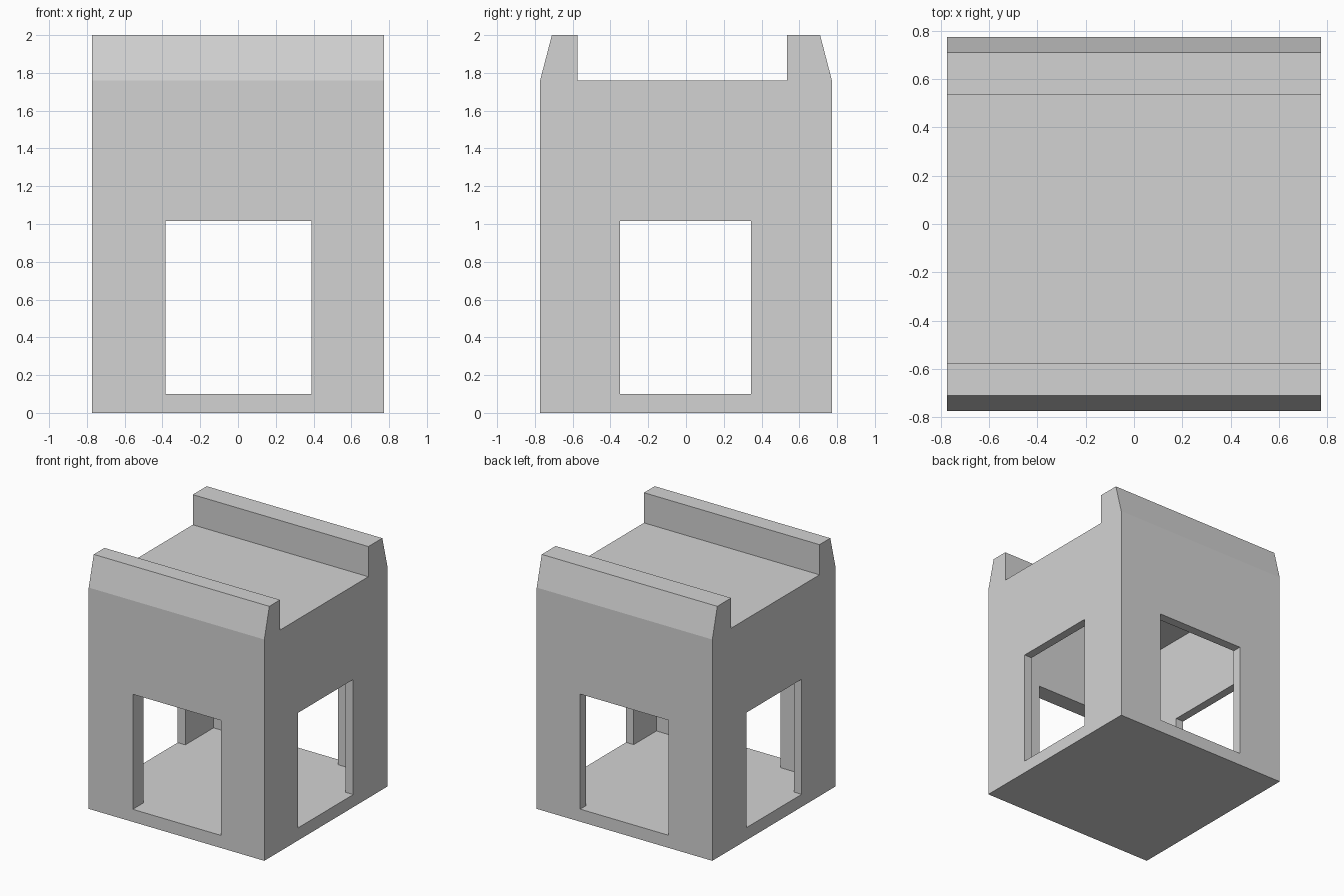
import bpy
import bmesh

if "Cube" in bpy.data.objects:
    bpy.data.objects.remove(bpy.data.objects["Cube"], do_unlink=True)

HALF = 0.7725          # half width and half depth
ROOF, TOP, FLOOR = 1.76, 2.0, 0.1
LINTEL = 1.015

stone = bpy.data.materials.new("light_grey_stone")
stone.use_nodes = True
colour = (0.65, 0.65, 0.65, 1)
stone.diffuse_color = colour
stone.node_tree.nodes["Principled BSDF"].inputs["Base Color"].default_value = colour


def extrude_profile(name, points, x0, x1):
    """Closed prism: a (y, z) profile swept along x."""
    bm = bmesh.new()
    face = bm.faces.new([bm.verts.new((x0, y, z)) for y, z in points])
    swept = bmesh.ops.extrude_face_region(bm, geom=[face])["geom"]
    moved = [v for v in swept if isinstance(v, bmesh.types.BMVert)]
    bmesh.ops.translate(bm, verts=moved, vec=(x1 - x0, 0, 0))
    bmesh.ops.recalc_face_normals(bm, faces=bm.faces)
    mesh = bpy.data.meshes.new(name)
    bm.to_mesh(mesh)
    bm.free()
    mesh.materials.append(stone)
    obj = bpy.data.objects.new(name, mesh)
    bpy.context.collection.objects.link(obj)
    return obj


def box(name, x, y, z):
    points = [(y[0], z[0]), (y[1], z[0]), (y[1], z[1]), (y[0], z[1])]
    return extrude_profile(name, points, *x)


# Tower block with sloped parapets along the front and back of the roof
tower = extrude_profile("tower_block", [
    (-HALF, 0), (HALF, 0), (HALF, ROOF), (0.71, TOP), (0.535, TOP),
    (0.535, ROOF), (-0.575, ROOF), (-0.575, TOP), (-0.71, TOP), (-HALF, ROOF),
], -HALF, HALF)

# Hollow room, then openings through the side walls and the front and back walls
cutters = [
    box("room_cutter", (-0.705, 0.705), (-0.635, 0.70), (FLOOR, 1.69)),
    box("side_opening_cutter", (-1, 1), (-0.35, 0.345), (FLOOR, LINTEL)),
    box("front_opening_cutter", (-0.385, 0.39), (-1, 1), (FLOOR, LINTEL)),
]
for cutter in cutters:
    cutter.hide_render = True
    cut = tower.modifiers.new(cutter.name, 'BOOLEAN')
    cut.operation = 'DIFFERENCE'
    cut.solver = 'EXACT'
    cut.object = cutter

# Bake the cuts and remove the helpers
bpy.context.view_layer.update()
evaluated = tower.evaluated_get(bpy.context.evaluated_depsgraph_get())
baked = bpy.data.meshes.new_from_object(evaluated)
tower.modifiers.clear()
tower.data = baked
for cutter in cutters:
    bpy.data.objects.remove(cutter, do_unlink=True)
